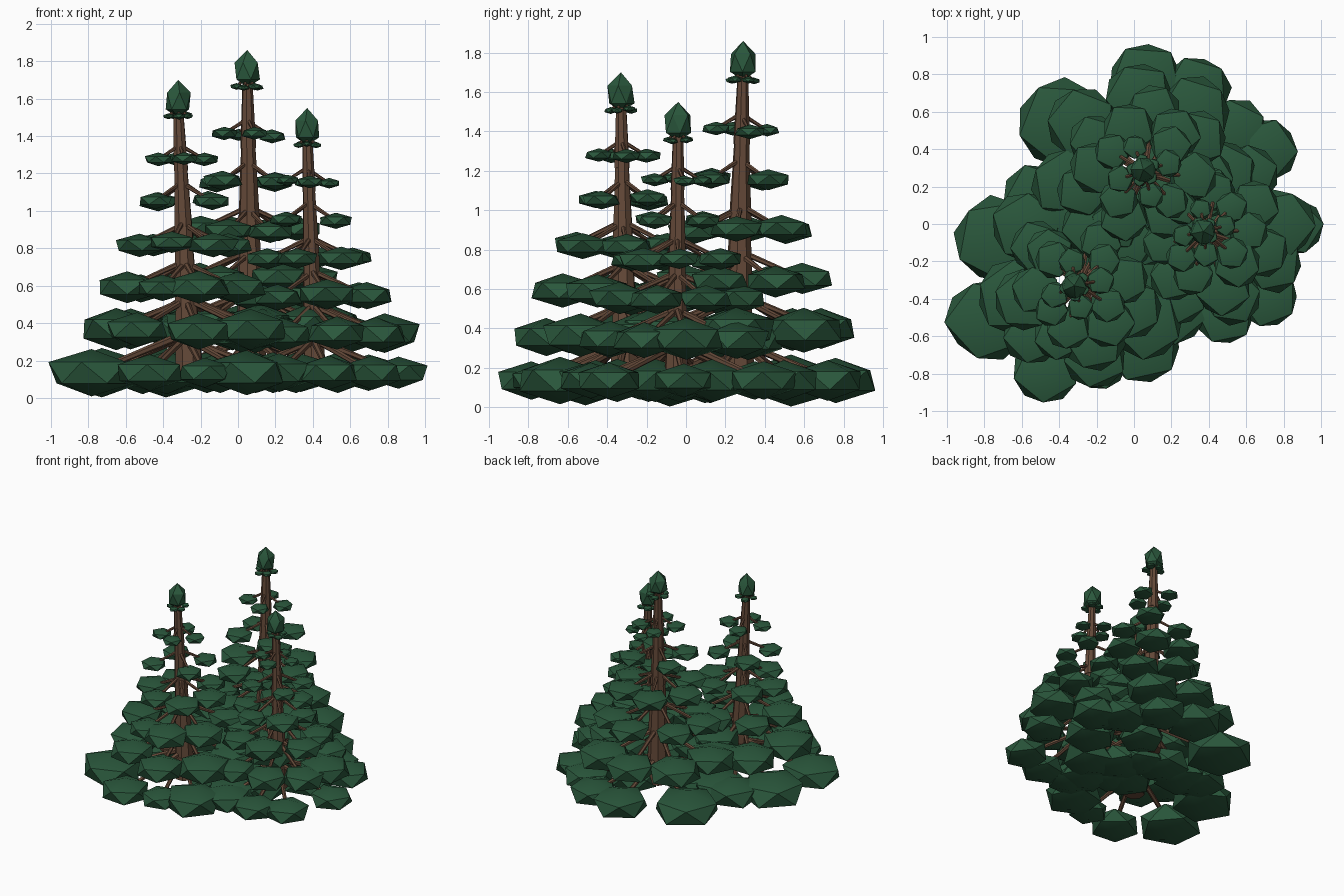
import bpy, bmesh, math, random
from mathutils import Vector, Matrix

if "Cube" in bpy.data.objects:
    bpy.data.objects.remove(bpy.data.objects["Cube"])

random.seed(11)


def material(name, color):
    m = bpy.data.materials.new(name)
    m.diffuse_color = (*color, 1)
    m.use_nodes = True
    m.node_tree.nodes["Principled BSDF"].inputs["Base Color"].default_value = m.diffuse_color
    return m


GREEN = material("needle green", (0.023, 0.096, 0.045))
BROWN = material("bark brown", (0.128, 0.067, 0.040))


def finish(bm, name, mat):
    me = bpy.data.meshes.new(name)
    bmesh.ops.recalc_face_normals(bm, faces=bm.faces)
    bm.to_mesh(me)
    bm.free()
    me.materials.append(mat)
    me.shade_smooth()
    me.set_sharp_from_angle(angle=math.radians(30))
    bpy.context.collection.objects.link(bpy.data.objects.new(name, me))


def clump(bm, pos, r, half, jitter=0.06):
    """Flattened, slightly irregular icosahedron of needles."""
    vs = bmesh.ops.create_icosphere(bm, subdivisions=1, radius=1)["verts"]
    turn = Matrix.Rotation(random.uniform(0, 6.28), 3, 'Z')
    for v in vs:
        k = 1 + random.uniform(-jitter, jitter)
        p = turn @ v.co
        v.co = Vector(pos) + Vector((p.x * r / 0.894 * k, p.y * r / 0.894 * k, p.z * half))


def limb(bm, a, b, r1, r2, sides):
    """Tapered cylinder from a to b."""
    a, b = Vector(a), Vector(b)
    d = b - a
    mat = Matrix.Translation((a + b) / 2) @ d.to_track_quat('Z', 'Y').to_matrix().to_4x4()
    bmesh.ops.create_cone(bm, cap_ends=True, segments=sides, radius1=r1,
                          radius2=r2, depth=d.length, matrix=mat)


# Upper tiers: branch count, first angle, distance from trunk, clump radius, flatness
TIERS = [(8, 10, 0.405, 0.172, 0.59), (7, 30, 0.315, 0.145, 0.54), (6, 0, 0.25, 0.120, 0.50),
         (4, 45, 0.195, 0.096, 0.50), (4, 15, 0.125, 0.066, 0.50), (5, 40, 0.055, 0.031, 0.55)]


def tree(name, base, top, tip_z, step, size, r_base, skirt):
    base, top = Vector(base), Vector(top)

    def trunk_at(z):
        return base.lerp(top, (z - base.z) / (top.z - base.z))

    def trunk_r(z):
        return r_base + (0.026 - r_base) * (z - base.z) / (top.z - base.z)

    # Trunk in stacked tapering segments with slight collars
    bm = bmesh.new()
    n = 4
    for i in range(n):
        z0 = base.z + (top.z - base.z) * i / n
        z1 = base.z + (top.z - base.z) * (i + 1) / n
        limb(bm, trunk_at(z0), trunk_at(z1), trunk_r(z0) * 1.06, trunk_r(z1) * 0.97, 8)
    finish(bm, name + "_trunk", BROWN)

    # Collect every clump: explicit wide skirt, then evenly spread tiers
    spots = [(0.135, a, d, r + 0.008, min(0.58, 0.132 / (r + 0.008))) for a, d, r in skirt]
    for i, (count, phase, dist, r, flat) in enumerate(TIERS):
        phase += random.uniform(-10, 10)
        for j in range(count):
            s = random.uniform(0.9, 1.12)
            spots.append((0.135 + step * (i + 1) - 0.004 * i / 5 + random.uniform(-0.01, 0.01),
                          phase + 360 * j / count + random.uniform(-9, 9),
                          dist * size * random.uniform(0.94, 1.05), r * size * s, flat))

    # Drooping branches and their needle clumps
    wood, leaves = bmesh.new(), bmesh.new()
    for z, ang, d, r, flat in spots:
        a = math.radians(ang)
        c = trunk_at(z)
        end = Vector((c.x + d * math.cos(a), c.y + d * math.sin(a), z))
        thick = 0.008 + 0.024 * d
        limb(wood, trunk_at(z + 0.035 + 0.32 * d), end, thick, thick * 0.7, 6)
        clump(leaves, end, r, r * flat)
    finish(wood, name + "_branches", BROWN)
    finish(leaves, name + "_foliage", GREEN)

    # Pointed crown, slimmer toward its foot
    bm = bmesh.new()
    clump(bm, (top.x, top.y, tip_z - 0.1), 0.067, 0.1, 0.05)
    for v in bm.verts:
        v.co.z -= 0.012 if abs(v.co.z - tip_z + 0.1) < 0.08 else 0
    finish(bm, name + "_crown", GREEN)


# Each skirt entry: angle in degrees, distance from trunk, clump radius
tree("left_tree", (-0.26, -0.31, 0.12), (-0.32, -0.33, 1.58), 1.70, 0.23, 1.0, 0.075,
     [(154, 0.52, 0.22), (201, 0.56, 0.21), (246, 0.52, 0.16), (281, 0.44, 0.13),
      (313, 0.45, 0.20), (355, 0.45, 0.18), (38, 0.45, 0.18), (78, 0.45, 0.18), (120, 0.50, 0.19)])
tree("back_tree", (0.07, 0.26, 0.12), (0.05, 0.29, 1.74), 1.86, 0.255, 1.05, 0.085,
     [(60, 0.53, 0.17), (91, 0.50, 0.19), (149, 0.53, 0.235), (27, 0.52, 0.17),
      (345, 0.48, 0.18), (300, 0.48, 0.18), (250, 0.48, 0.18), (200, 0.48, 0.19)])
tree("right_tree", (0.41, -0.05, 0.12), (0.37, -0.04, 1.43), 1.55, 0.205, 0.94, 0.06,
     [(5, 0.45, 0.14), (312, 0.46, 0.15), (280, 0.44, 0.15), (245, 0.45, 0.17),
      (205, 0.44, 0.16), (160, 0.44, 0.16), (115, 0.44, 0.16), (57, 0.53, 0.16)])
